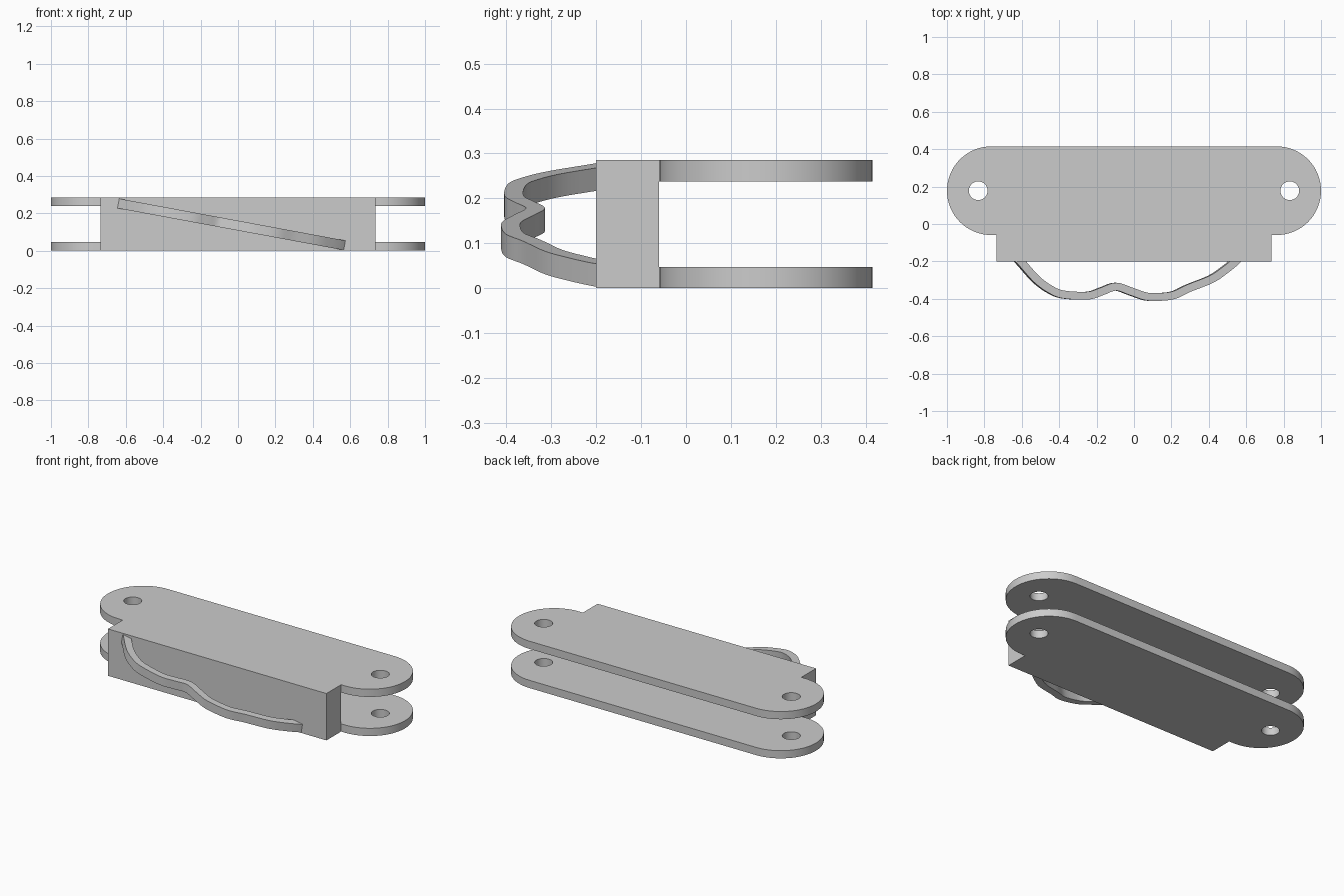
import bpy, bmesh, math
from mathutils import Vector

if "Cube" in bpy.data.objects:
    bpy.data.objects.remove(bpy.data.objects["Cube"], do_unlink=True)

grey = bpy.data.materials.new("plain_grey")
grey.use_nodes = True
grey.diffuse_color = (0.6, 0.6, 0.6, 1)
grey.node_tree.nodes["Principled BSDF"].inputs["Base Color"].default_value = (0.6, 0.6, 0.6, 1)

HEIGHT, PLATE = 0.285, 0.047
END_X, MID_Y, END_R = 0.763, 0.178, 0.237


def prism(name, outline, sweep):
    """Extrude a closed outline of 3D points along a vector."""
    bm = bmesh.new()
    face = bm.faces.new([bm.verts.new(p) for p in outline])
    new = bmesh.ops.extrude_face_region(bm, geom=[face])["geom"]
    bmesh.ops.translate(bm, vec=sweep, verts=[v for v in new if isinstance(v, bmesh.types.BMVert)])
    bmesh.ops.recalc_face_normals(bm, faces=bm.faces)
    mesh = bpy.data.meshes.new(name)
    bm.to_mesh(mesh)
    bm.free()
    mesh.materials.append(grey)
    obj = bpy.data.objects.new(name, mesh)
    bpy.context.collection.objects.link(obj)
    return obj


def arc(cx, cy, r, start, end, steps, z=0.0):
    angles = [math.radians(start + (end - start) * i / steps) for i in range(steps + 1)]
    return [(cx + r * math.cos(a), cy + r * math.sin(a), z) for a in angles]


def cut(target, cutter):
    mod = target.modifiers.new(cutter.name, "BOOLEAN")
    mod.operation, mod.solver, mod.object = "DIFFERENCE", "EXACT", cutter
    bpy.ops.object.select_all(action="DESELECT")
    bpy.context.view_layer.objects.active = target
    target.select_set(True)
    bpy.ops.object.modifier_apply(modifier=mod.name)
    bpy.data.objects.remove(cutter, do_unlink=True)


def smooth(obj):
    bpy.ops.object.select_all(action="DESELECT")
    bpy.context.view_layer.objects.active = obj
    obj.select_set(True)
    bpy.ops.object.shade_smooth_by_angle(angle=math.radians(30))


# Body: rounded plate outline joined to the front block
shoulder = MID_Y - END_R
outline = [(-0.735, shoulder, 0), (-0.735, -0.2, 0), (0.735, -0.2, 0), (0.735, shoulder, 0)]
outline += arc(END_X, MID_Y, END_R, -90, 90, 32)
outline += arc(-END_X, MID_Y, END_R, 90, 270, 32)
body = prism("clevis_body", outline, Vector((0, 0, HEIGHT)))

# Slot that leaves an upper and a lower plate
slot = [(-1.2, -0.06, PLATE), (1.2, -0.06, PLATE), (1.2, 0.6, PLATE), (-1.2, 0.6, PLATE)]
cut(body, prism("slot_cutter", slot, Vector((0, 0, HEIGHT - 2 * PLATE))))

# Pin holes through both plates
for side in (-1, 1):
    ring = arc(side * 0.833, MID_Y, 0.05, 0, 360, 32, -0.1)[:-1]
    cut(body, prism("hole_cutter", ring, Vector((0, 0, 0.5))))
smooth(body)

# Wavy finger handle: a slanted ribbon following a smooth path
path = [(-0.64, -0.17), (-0.61, -0.2), (-0.525, -0.295), (-0.45, -0.35), (-0.38, -0.377),
        (-0.25, -0.383), (-0.175, -0.36), (-0.1, -0.335), (-0.02, -0.36), (0.06, -0.387),
        (0.13, -0.39), (0.21, -0.38), (0.29, -0.343), (0.41, -0.295), (0.485, -0.245),
        (0.54, -0.2), (0.57, -0.17)]
pts = [Vector(p) for p in path]
curve = []
for i in range(1, len(pts) - 2):
    a, b, c, d = pts[i - 1:i + 3]
    for k in range(5):
        t = k / 5
        curve.append(0.5 * (2 * b + (c - a) * t + (2 * a - 5 * b + 4 * c - d) * t ** 2
                            + (3 * b - a - 3 * c + d) * t ** 3))
curve = [pts[0]] + curve + [pts[-2], pts[-1]]

TILT = math.radians(10.5)
sweep = Vector((math.sin(TILT), 0, math.cos(TILT))) * 0.052
left, right = [], []
for i, p in enumerate(curve):
    tangent = (curve[min(i + 1, len(curve) - 1)] - curve[max(i - 1, 0)]).normalized()
    normal = Vector((-tangent.y, tangent.x)) * 0.021
    for edge, q in ((left, p + normal), (right, p - normal)):
        z = 0.14 - math.tan(TILT) * (q.x + 0.03)
        edge.append(Vector((q.x, q.y, z)) - sweep / 2)
handle = prism("finger_handle", left + right[::-1], sweep)
smooth(handle)
